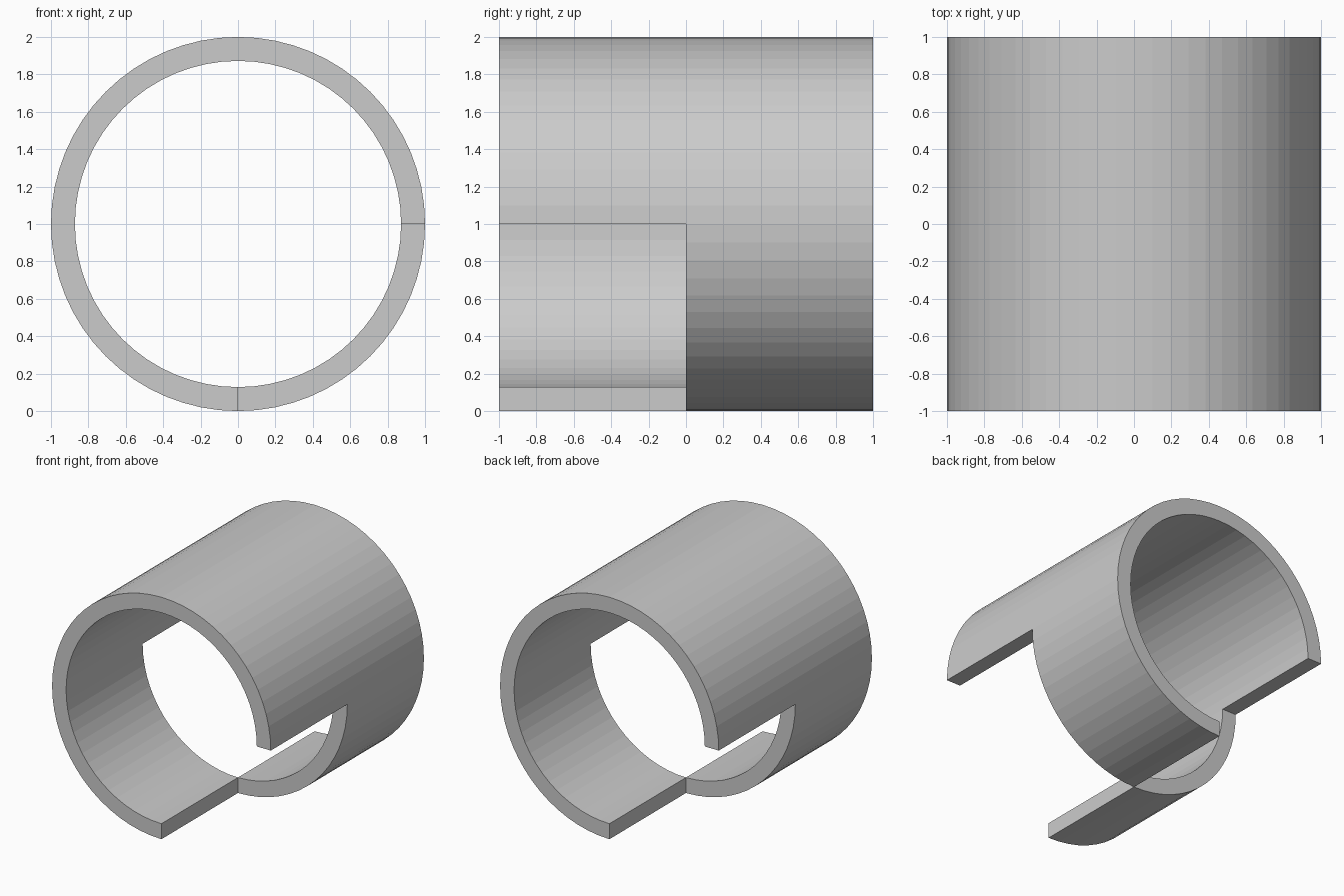
import bpy, bmesh
from math import cos, sin, tau

if "Cube" in bpy.data.objects:
    bpy.data.objects.remove(bpy.data.objects["Cube"])

SEGMENTS = 64
OUTER, INNER = 1.0, 0.872
Y_LEVELS = (-1.0, 0.0, 1.0)


def is_solid(k, half):
    """Front half lacks its lower right quarter, back half its lower left one."""
    if half not in (0, 1):
        return False
    gap_start = 48 if half == 0 else 32
    return not gap_start <= k % SEGMENTS < gap_start + 16


bm = bmesh.new()
corners = {}


def corner(k, level, radius):
    key = (k % SEGMENTS, level, radius)
    if key not in corners:
        a = tau * key[0] / SEGMENTS
        corners[key] = bm.verts.new((radius * cos(a), Y_LEVELS[level], 1 + radius * sin(a)))
    return corners[key]


def quad(*keys):
    bm.faces.new([corner(*key) for key in keys])


# Tube wall: each solid cell gets its skins, plus end faces where it meets air
for half in (0, 1):
    near, far = half, half + 1
    for k in range(SEGMENTS):
        if not is_solid(k, half):
            continue
        n = k + 1
        quad((k, near, OUTER), (n, near, OUTER), (n, far, OUTER), (k, far, OUTER))
        quad((k, far, INNER), (n, far, INNER), (n, near, INNER), (k, near, INNER))
        if not is_solid(k, half - 1):
            quad((k, near, INNER), (n, near, INNER), (n, near, OUTER), (k, near, OUTER))
        if not is_solid(k, half + 1):
            quad((k, far, OUTER), (n, far, OUTER), (n, far, INNER), (k, far, INNER))
        if not is_solid(k - 1, half):
            quad((k, near, INNER), (k, near, OUTER), (k, far, OUTER), (k, far, INNER))
        if not is_solid(n, half):
            quad((n, near, OUTER), (n, near, INNER), (n, far, INNER), (n, far, OUTER))

# Make the winding face outward (checked on one outer face)
bm.normal_update()
first = bm.faces[:][0]
c = first.calc_center_median()
if first.normal.x * c.x + first.normal.z * (c.z - 1) < 0:
    bmesh.ops.reverse_faces(bm, faces=bm.faces[:])

mesh = bpy.data.meshes.new("notched_tube")
bm.to_mesh(mesh)
bm.free()
bpy.context.collection.objects.link(bpy.data.objects.new("notched_tube", mesh))
